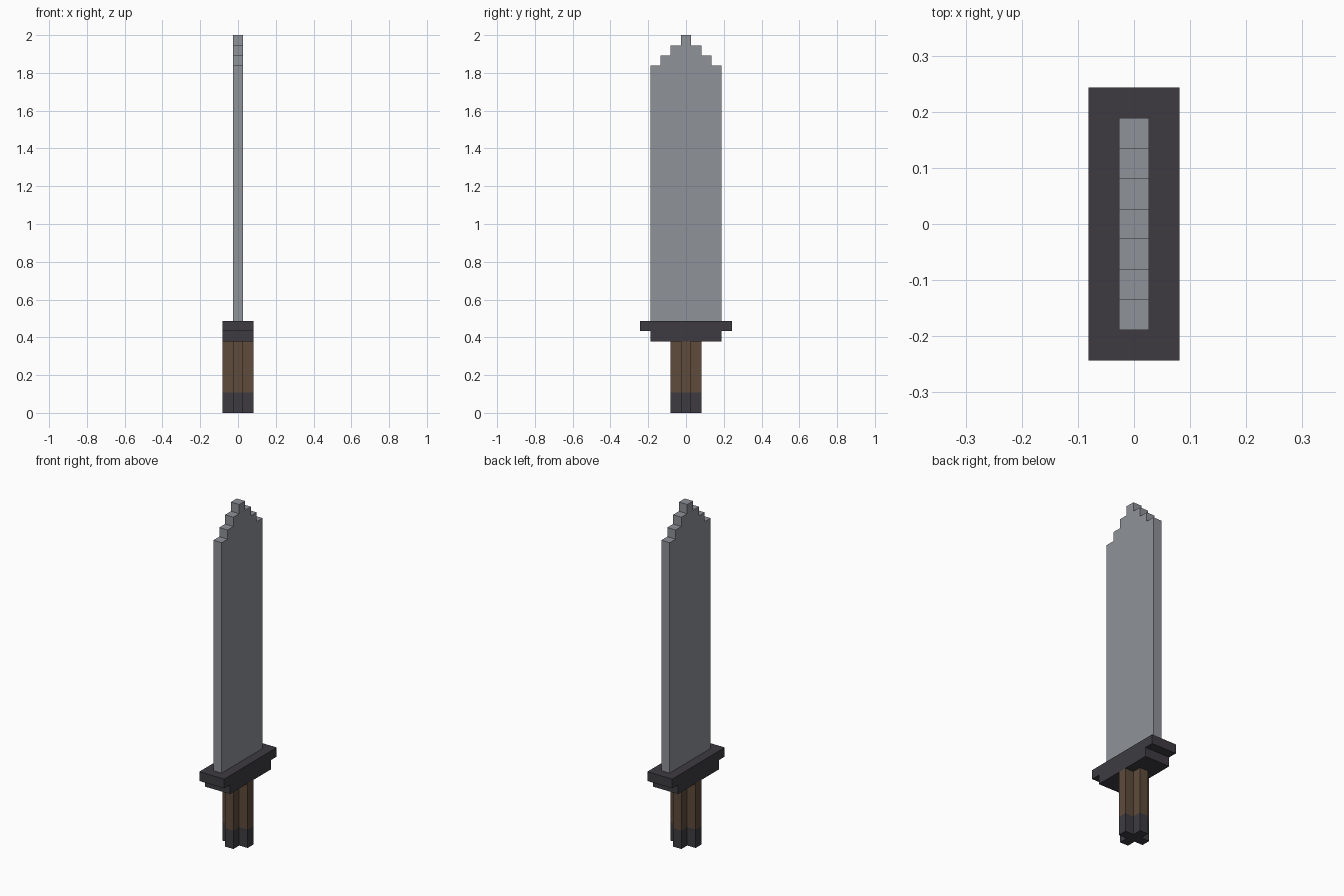
import bpy
import bmesh
from mathutils import Vector

if "Cube" in bpy.data.objects:
    bpy.data.objects.remove(bpy.data.objects["Cube"], do_unlink=True)

U = 2.0 / 37  # one block; the sword is 37 blocks tall


def material(name, rgb):
    mat = bpy.data.materials.new(name)
    mat.use_nodes = True
    mat.diffuse_color = (*rgb, 1)
    mat.node_tree.nodes["Principled BSDF"].inputs["Base Color"].default_value = (*rgb, 1)
    return mat


steel = material("steel grey", (0.275, 0.287, 0.318))
dark = material("dark metal", (0.047, 0.044, 0.053))
wood = material("brown wood", (0.112, 0.072, 0.045))


def prism(name, points, axis, start, end, mat):
    """Extrude a flat outline, given in blocks, from start to end along x or z."""
    def place(a, b, d):
        return Vector((d, a, b) if axis == "x" else (a, b, d)) * U

    bm = bmesh.new()
    face = bm.faces.new([bm.verts.new(place(a, b, start)) for a, b in points])
    out = bmesh.ops.extrude_face_region(bm, geom=[face])
    verts = [g for g in out["geom"] if isinstance(g, bmesh.types.BMVert)]
    bmesh.ops.translate(bm, verts=verts, vec=place(0, 0, end - start))
    bmesh.ops.recalc_face_normals(bm, faces=bm.faces)
    mesh = bpy.data.meshes.new(name)
    bm.to_mesh(mesh)
    bm.free()
    mesh.materials.append(mat)
    obj = bpy.data.objects.new(name, mesh)
    bpy.context.collection.objects.link(obj)
    return obj


def mirrored(half):
    """Close a right-hand outline with its mirror image."""
    return half + [(-a, b) for a, b in reversed(half)]


# Blade: one block thick, with a stepped tip
blade_half = [(3.5, 9), (3.5, 34), (2.5, 34), (2.5, 35),
              (1.5, 35), (1.5, 36), (0.5, 36), (0.5, 37)]
prism("blade", mirrored(blade_half), "x", -0.5, 0.5, steel)

# Guard: wider upper step over a narrower lower one
guard_half = [(3.5, 7), (3.5, 8), (4.5, 8), (4.5, 9)]
prism("guard", mirrored(guard_half), "x", -1.5, 1.5, dark)

# Grip and pommel: cross-shaped section
cross = mirrored([(0.5, -1.5), (0.5, -0.5), (1.5, -0.5),
                  (1.5, 0.5), (0.5, 0.5), (0.5, 1.5)])
prism("grip", cross, "z", 2, 7, wood)
prism("pommel", cross, "z", 0, 2, dark)
